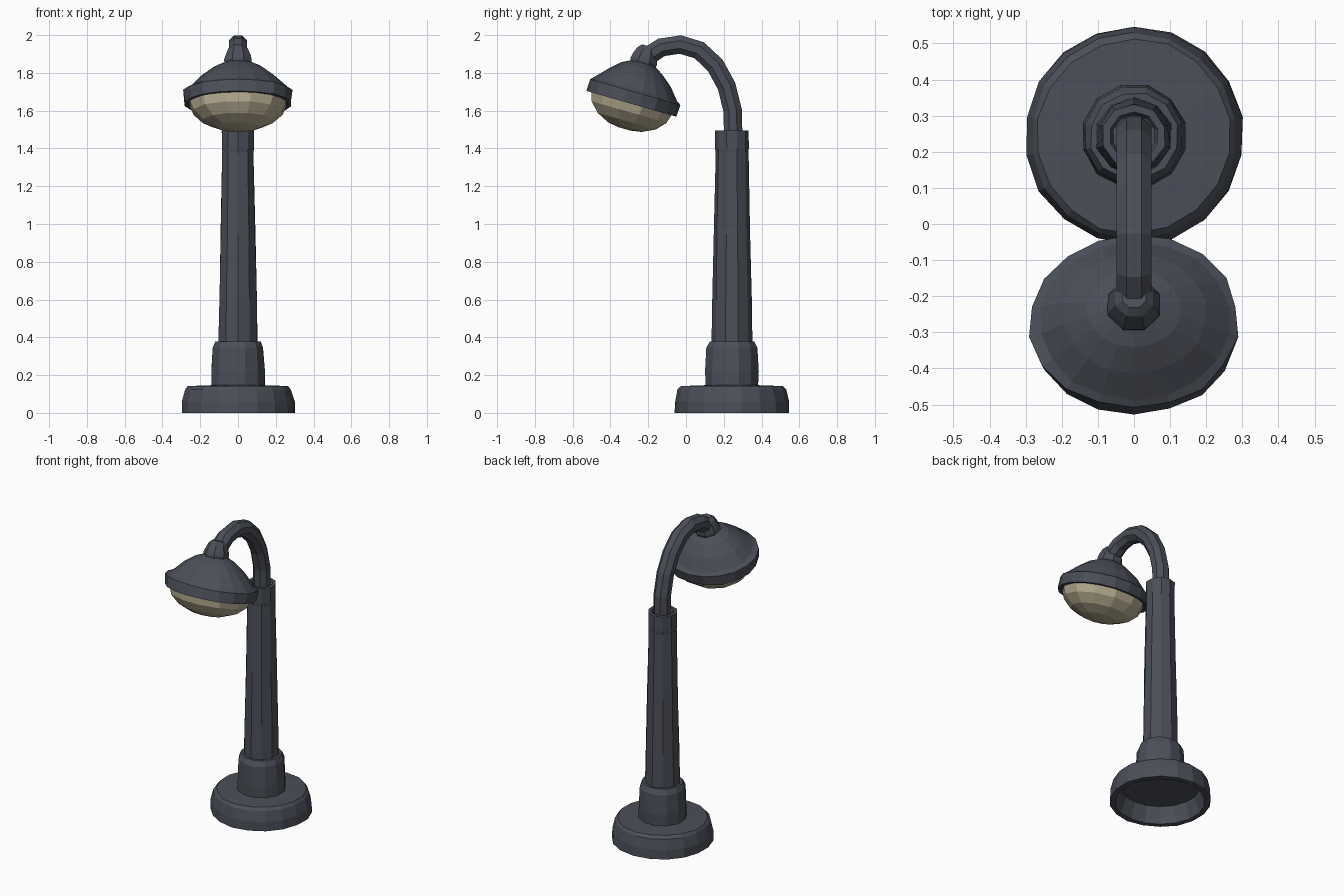
import bpy, bmesh, math, random
from mathutils import Vector, Matrix

if "Cube" in bpy.data.objects:
    bpy.data.objects.remove(bpy.data.objects["Cube"])

random.seed(4)


def material(name, rgb):
    m = bpy.data.materials.new(name)
    m.diffuse_color = (*rgb, 1)
    m.use_nodes = True
    m.node_tree.nodes["Principled BSDF"].inputs["Base Color"].default_value = m.diffuse_color
    return m


iron = material("dark grey iron", (0.070, 0.078, 0.098))
glass = material("warm cream glass", (0.50, 0.44, 0.30))


def finish(bm, name, mat, matrix=Matrix()):
    bmesh.ops.recalc_face_normals(bm, faces=bm.faces)
    bm.transform(matrix)
    mesh = bpy.data.meshes.new(name)
    bm.to_mesh(mesh)
    bm.free()
    mesh.materials.append(mat)
    ob = bpy.data.objects.new(name, mesh)
    bpy.context.collection.objects.link(ob)
    return ob


def skin(bm, rings, closed=False):
    """Bridge rings of vertices with quads and cap the ends."""
    n = len(rings[0])
    pairs = list(zip(rings, rings[1:]))
    for a, b in pairs:
        for i in range(n):
            j = (i + 1) % n
            bm.faces.new((a[i], a[j], b[j], b[i]))
    bm.faces.new(rings[0][::-1])
    bm.faces.new(rings[-1])


def lathe(name, profile, sides, mat, matrix, squash=1.0, wobble=0.02):
    """Faceted turned part from (radius, height) pairs, slightly hand-hewn."""
    bm = bmesh.new()
    rings = []
    for r, h in profile:
        ring = []
        for i in range(sides):
            a = math.tau * (i + 0.5) / sides
            k = r * (1 + random.uniform(-wobble, wobble))
            ring.append(bm.verts.new((k * math.cos(a), k * math.sin(a) * squash, h)))
        rings.append(ring)
    skin(bm, rings)
    return finish(bm, name, mat, matrix)


post = Matrix.Translation((0, 0.243, 0))

# Round base, hollow underneath
lathe("base", [(0.235, 0.10), (0.27, 0.0), (0.303, 0.0), (0.302, 0.06),
               (0.285, 0.125), (0.27, 0.142), (0.10, 0.148)], 18, iron, post, wobble=0.012)

# Lower sleeve of the post
lathe("post_sleeve", [(0.145, 0.13), (0.145, 0.22), (0.138, 0.345),
                      (0.122, 0.378), (0.09, 0.378)], 12, iron, post)

# Tapered post
lathe("post", [(0.108, 0.36), (0.104, 0.6), (0.096, 0.95), (0.087, 1.38)],
      10, iron, post)

# Collar at the top of the post
lathe("post_collar", [(0.084, 1.36), (0.089, 1.40), (0.089, 1.495),
                      (0.068, 1.495), (0.06, 1.475)], 10, iron, post)

# Curved arm
path = [Vector((0, y, z)) for y, z in
        [(0.25, 1.46), (0.247, 1.60), (0.215, 1.73), (0.155, 1.84),
         (0.07, 1.92), (-0.03, 1.95), (-0.13, 1.935), (-0.215, 1.88)]]
bm = bmesh.new()
rings = []
for k, p in enumerate(path):
    t = (path[min(k + 1, len(path) - 1)] - path[max(k - 1, 0)]).normalized()
    side = Vector((1, 0, 0))
    up = t.cross(side)
    rings.append([bm.verts.new(p + 0.053 * (math.cos(a) * side + math.sin(a) * up))
                  for a in (math.tau * (i + 0.5) / 8 for i in range(8))])
skin(bm, rings)
finish(bm, "arm", iron)

# Lamp head, tilted away from the post
head = Matrix.Translation((0, -0.28, 1.665)) @ Matrix.Rotation(math.radians(-16), 4, 'X')

lathe("lamp_shade", [(0.24, 0.0), (0.265, -0.03), (0.288, -0.03), (0.29, 0.035),
                     (0.265, 0.05), (0.20, 0.115), (0.13, 0.167), (0.07, 0.195)],
      18, iron, head, squash=0.86)

lathe("lamp_neck", [(0.07, 0.17), (0.078, 0.205), (0.072, 0.23), (0.056, 0.268),
                    (0.035, 0.288)], 8, iron, head)

# Glass bowl
lathe("glass_bowl", [(0.255, 0.0), (0.262, -0.03), (0.245, -0.075), (0.19, -0.125),
                     (0.11, -0.158), (0.04, -0.168)], 12, glass, head, squash=0.87, wobble=0.01)
